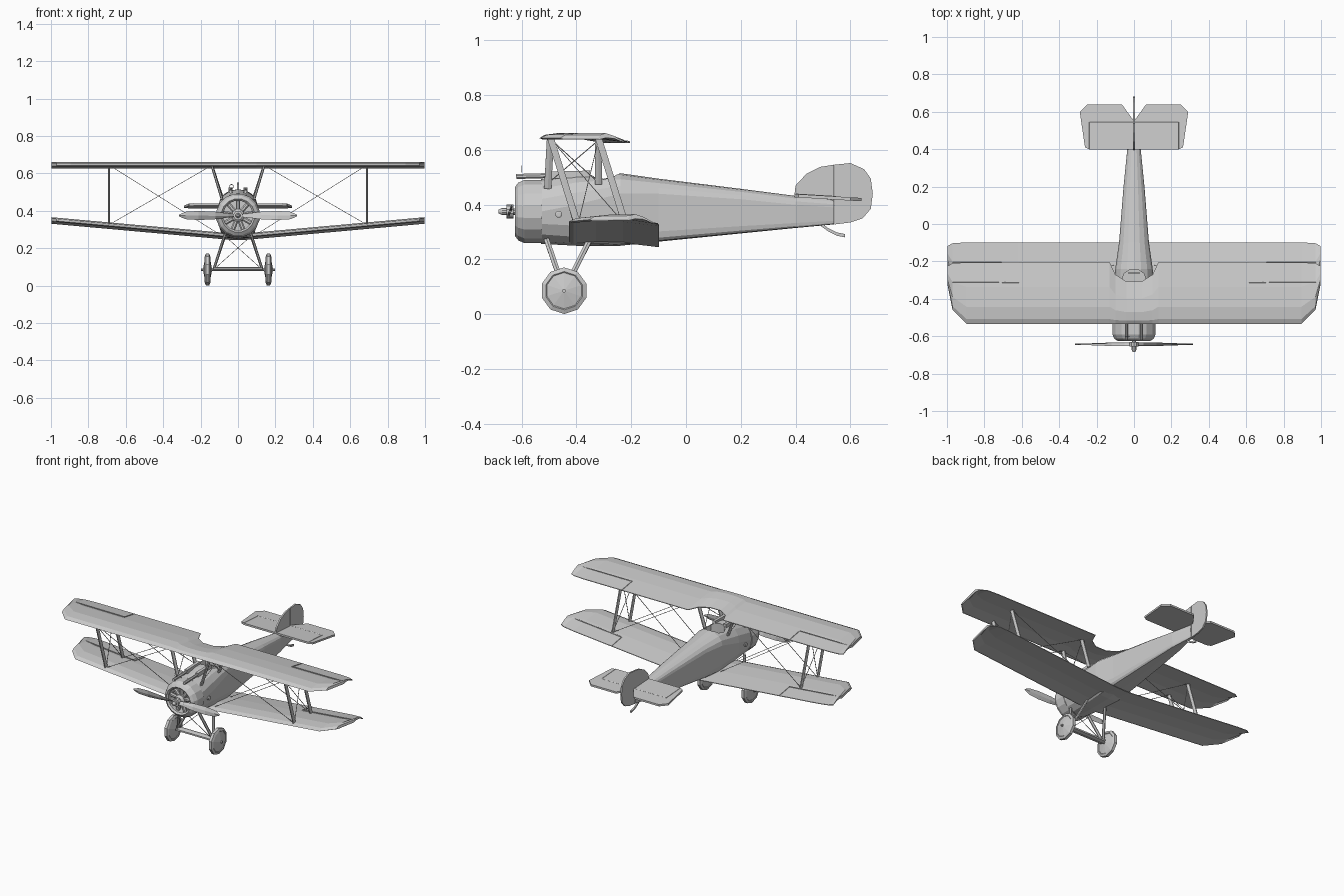
import bpy, bmesh, math
from mathutils import Vector

cube = bpy.data.objects.get("Cube")
if cube:
    bpy.data.objects.remove(cube)

grey = bpy.data.materials.new("plain_grey")
grey.use_nodes = True
grey.diffuse_color = (0.6, 0.6, 0.6, 1)
grey.node_tree.nodes["Principled BSDF"].inputs["Base Color"].default_value = (0.6, 0.6, 0.6, 1)

AXIS_Z = 0.375   # height of the engine axis
SIDES = (("left", 1), ("right", -1))


# ---------- helpers ----------
def loft(name, rings):
    """Skin a list of equal-length point rings and cap both ends."""
    bm = bmesh.new()
    rows = [[bm.verts.new(p) for p in ring] for ring in rings]
    n = len(rows[0])
    for a, b in zip(rows, rows[1:]):
        for i in range(n):
            j = (i + 1) % n
            bm.faces.new((a[i], a[j], b[j], b[i]))
    bm.faces.new(rows[0])
    bm.faces.new(rows[-1])
    bmesh.ops.remove_doubles(bm, verts=bm.verts, dist=0.00005)
    bmesh.ops.recalc_face_normals(bm, faces=bm.faces)
    mesh = bpy.data.meshes.new(name)
    bm.to_mesh(mesh)
    bm.free()
    mesh.materials.append(grey)
    obj = bpy.data.objects.new(name, mesh)
    bpy.context.collection.objects.link(obj)
    return obj


def bar(name, p, q, thick, chord=None, sides=6):
    """Rod from p to q; chord is its radius along y, thick the other radius."""
    p, q = Vector(p), Vector(q)
    d = (q - p).normalized()
    ref = Vector((0, 0, 1)) if abs(d.y) > 0.9 else Vector((0, 1, 0))
    u = (ref - d * ref.dot(d)).normalized()
    v = d.cross(u)
    angles = [2 * math.pi * (i + 0.5) / sides for i in range(sides)]
    return loft(name, [[c + u * math.cos(t) * (chord or thick) + v * math.sin(t) * thick
                        for t in angles] for c in (p, q)])


def lathe(name, profile, centre, axis, sides):
    """Revolve (offset along axis, radius) pairs about the x or y axis."""
    rings = []
    for off, r in profile:
        ring = []
        for i in range(sides):
            t = 2 * math.pi * (i + 0.5) / sides
            a, b = r * math.cos(t), r * math.sin(t)
            ring.append(Vector(centre) + Vector((off, a, b) if axis == "x" else (a, off, b)))
        rings.append(ring)
    return loft(name, rings)


# ---------- fuselage: y, bottom, shoulder, top, half width, squareness ----------
STATIONS = [(-0.53, .257, .375, .493, .114, 1), (-0.4, .25, .40, .515, .11, .7),
            (-0.24, .25, .44, .515, .1, .4), (-0.1, .265, .44, .495, .08, .25),
            (0.2, .295, .42, .458, .056, .25), (0.4, .315, .40, .432, .036, .25),
            (0.54, .328, .39, .42, .008, .25)]


def section(y, zb, zs, zt, w, square):
    ring = []
    for i in range(16):
        t = 2 * math.pi * i / 16
        c, s = math.cos(t), math.sin(t)
        e = square if s < -0.01 else 1
        x = math.copysign(abs(c) ** e, c) * w
        ring.append((x, y, zs + (s * (zt - zs) if s > 0 else -abs(s) ** e * (zs - zb))))
    return ring


fuselage = loft("fuselage", [section(*s) for s in STATIONS])

# cockpit opening
cutter = bar("cockpit_cutter", (0, -0.3, 0.4), (0, -0.3, 0.6), 0.065, 0.06, 10)
cutter.hide_render = True
cut = fuselage.modifiers.new("cockpit", "BOOLEAN")
cut.object, cut.operation, cut.solver = cutter, "DIFFERENCE", "EXACT"
bpy.context.view_layer.objects.active = fuselage
bpy.ops.object.modifier_apply(modifier=cut.name)
bpy.data.objects.remove(cutter)
bar("seat_back", (0, -0.262, 0.4), (0, -0.262, 0.47), 0.04, 0.006, 4)
bar("control_stick", (0, -0.32, 0.4), (0, -0.31, 0.47), 0.004)

# ---------- cowling, engine and propeller ----------
lathe("cowling", [(-.525, .118), (-.59, .118), (-.613, .107), (-.625, .09),
                  (-.615, .08), (-.56, .08)], (0, 0, AXIS_Z), "y", 16)
lathe("crankcase", [(-.555, .035), (-.61, .035), (-.622, .02)], (0, 0, AXIS_Z), "y", 12)
for i in range(9):
    t = 2 * math.pi * i / 9 + math.pi / 2
    out = Vector((math.cos(t), 0, math.sin(t)))
    mid = Vector((0, -0.59, AXIS_Z))
    bar(f"engine_cylinder_{i + 1}", mid + out * 0.03, mid + out * 0.085, 0.013, sides=8)
lathe("propeller_hub", [(-.615, .012), (-.63, .012), (-.63, .025), (-.655, .025),
                        (-.656, .013), (-.672, .013), (-.685, .006)], (0, 0, AXIS_Z), "y", 10)
for side, sx in SIDES:
    rings = []
    for r, half, twist in ((.0, .012, 50), (.05, .014, 40), (.12, .022, 25),
                           (.21, .025, 14), (.28, .02, 8), (.315, .005, 5)):
        a = math.radians(twist) * sx
        rings.append([(sx * r, -.643 + half * u * math.sin(a) + v * math.cos(a),
                       AXIS_Z + half * u * math.cos(a) - v * math.sin(a))
                      for u, v in ((1, 0), (0, .004), (-1, 0), (0, -.004))])
    loft(f"{side}_propeller_blade", rings)

# ---------- guns and sight ----------
for side, sx in SIDES:
    bar(f"{side}_gun_barrel", (sx * .04, -.62, .503), (sx * .04, -.48, .507), .01, sides=8)
    bar(f"{side}_gun_body", (sx * .04, -.49, .508), (sx * .04, -.35, .512), .014, .018, 4)
bpy.ops.mesh.primitive_torus_add(location=(-.035, -.6, .53), rotation=(math.pi / 2, 0, 0),
                                 major_radius=.011, minor_radius=.0015,
                                 major_segments=12, minor_segments=4)
sight = bpy.context.object
sight.name = "ring_sight"
sight.data.materials.append(grey)

# ---------- wings ----------
TOP = [(0, .008), (.08, .02), (.28, .026), (.6, .016), (1, -.005)]
BOTTOM = [(1, -.009), (.6, .007), (.3, .009), (.05, .003)]
TIP = [(.895, -.535, -.205), (.97, -.46, -.21), (.998, -.32, -.225)]
UPPER = [(.04, -.535, -.308), (.1, -.535, -.27), (.13, -.535, -.205)] + TIP
LOWER = [(.04, -.535, -.205)] + TIP


def upper_z(x):
    return 0.635


def lower_z(x):
    return 0.25 + 0.09 * abs(x)


def wing(name, plan, shift, base):
    full = [(-x, f, r) for x, f, r in reversed(plan)] + plan
    loft(name, [[(x, f + (r - f) * c + shift, base(x) + h) for c, h in TOP + BOTTOM]
                for x, f, r in full])
    # control surface joints
    for side, sx in SIDES:
        def on(x, y, h):
            return (sx * x, y + shift, base(x) + h)
        bar(f"{side}_{name}_aileron_hinge", on(.615, -.312, .0135), on(.99, -.31, .0145), .003)
        bar(f"{side}_{name}_aileron_gap", on(.615, -.312, .0135), on(.615, -.207, -.005), .003)


wing("upper_wing", UPPER, 0, upper_z)
wing("lower_wing", LOWER, 0.107, lower_z)

# ---------- struts and rigging ----------
for side, sx in SIDES:
    for place, yu, yl, yc, zc in (("front", -.495, -.395, -.505, .46),
                                  ("rear", -.32, -.22, -.32, .475)):
        up, low = (sx * .69, yu, .645), (sx * .69, yl, .325)
        cabane = (sx * .14, yu if place == "front" else yc, .643)
        root = (sx * .1, yl, .275)
        bar(f"{side}_{place}_wing_strut", up, low, .006, .014)
        bar(f"{side}_{place}_cabane_strut", cabane, (sx * .085, yc, zc), .007, .015)
        bar(f"{side}_{place}_lift_wire", up, root, .002, sides=4)
        bar(f"{side}_{place}_landing_wire", low, cabane, .002, sides=4)
    bar(f"{side}_bay_wire_a", (sx * .69, -.49, .635), (sx * .69, -.22, .325), .002, sides=4)
    bar(f"{side}_bay_wire_b", (sx * .69, -.32, .635), (sx * .69, -.395, .325), .002, sides=4)
    bar(f"{side}_cabane_wire_a", (sx * .14, -.49, .635), (sx * .09, -.33, .49), .002, sides=4)
    bar(f"{side}_cabane_wire_b", (sx * .14, -.32, .635), (sx * .09, -.49, .49), .002, sides=4)
    lathe(f"{side}_fuselage_vent", [(-.006, .013), (.006, .013), (.008, .008)],
          (sx * .112, -.465, .365), "x", 8)

# ---------- landing gear ----------
WHEEL = [(-.024, .005), (-.012, .066), (-.015, .07), (-.009, .085),
         (.009, .085), (.015, .07), (.012, .066), (.024, .005)]
for side, sx in SIDES:
    lathe(f"{side}_wheel", WHEEL, (sx * .163, -.445, .086), "x", 10)
    foot = Vector((sx * .13, -.445, .086))
    bar(f"{side}_front_gear_strut", foot, (sx * .07, -.51, .275), .007, .011)
    bar(f"{side}_rear_gear_strut", foot, (sx * .07, -.355, .265), .007, .011)
    bar(f"{side}_gear_wire", foot, (-sx * .07, -.505, .265), .002, sides=4)
bar("axle", (-.198, -.445, .086), (.198, -.445, .086), .007, sides=8)
bar("axle_fairing", (-.13, -.445, .09), (.13, -.445, .09), .01, .025)

# ---------- tail ----------
half = [(.235, .397), (.262, .41), (.29, .6), (.25, .64), (.065, .64)]
outline = [(0, .397)] + half + [(0, .55)] + [(-x, y) for x, y in reversed(half)]


def tail_z(y):
    return 0.433 - 0.06 * (y - 0.4)


loft("tailplane", [[(x, y, tail_z(y) + h) for x, y in outline] for h in (-.006, .006)])
for side, sx in SIDES:
    corner = (sx * .237, .545, tail_z(.545) + .005)
    bar(f"{side}_elevator_hinge", (0, .545, tail_z(.545) + .005), corner, .003)
    bar(f"{side}_elevator_gap", corner, (sx * .237, .4, tail_z(.4) + .005), .003)

fin = [(.395, .425), (.4, .47), (.44, .513), (.49, .538), (.54, .546), (.54, .33)]
rudder = [(.543, .546), (.6, .552), (.65, .53), (.675, .495), (.682, .44),
          (.675, .385), (.645, .35), (.6, .335), (.543, .328)]
for name, shape in (("fin", fin), ("rudder", rudder)):
    loft(name, [[(x, y, z) for y, z in shape] for x in (-.005, .005)])

loft("tail_skid", [[(x, y, z + h) for x, h in ((-.005, -.006), (.005, -.006), (.005, .006), (-.005, .006))]
                   for y, z in ((.49, .33), (.52, .308), (.55, .293), (.58, .287))])
